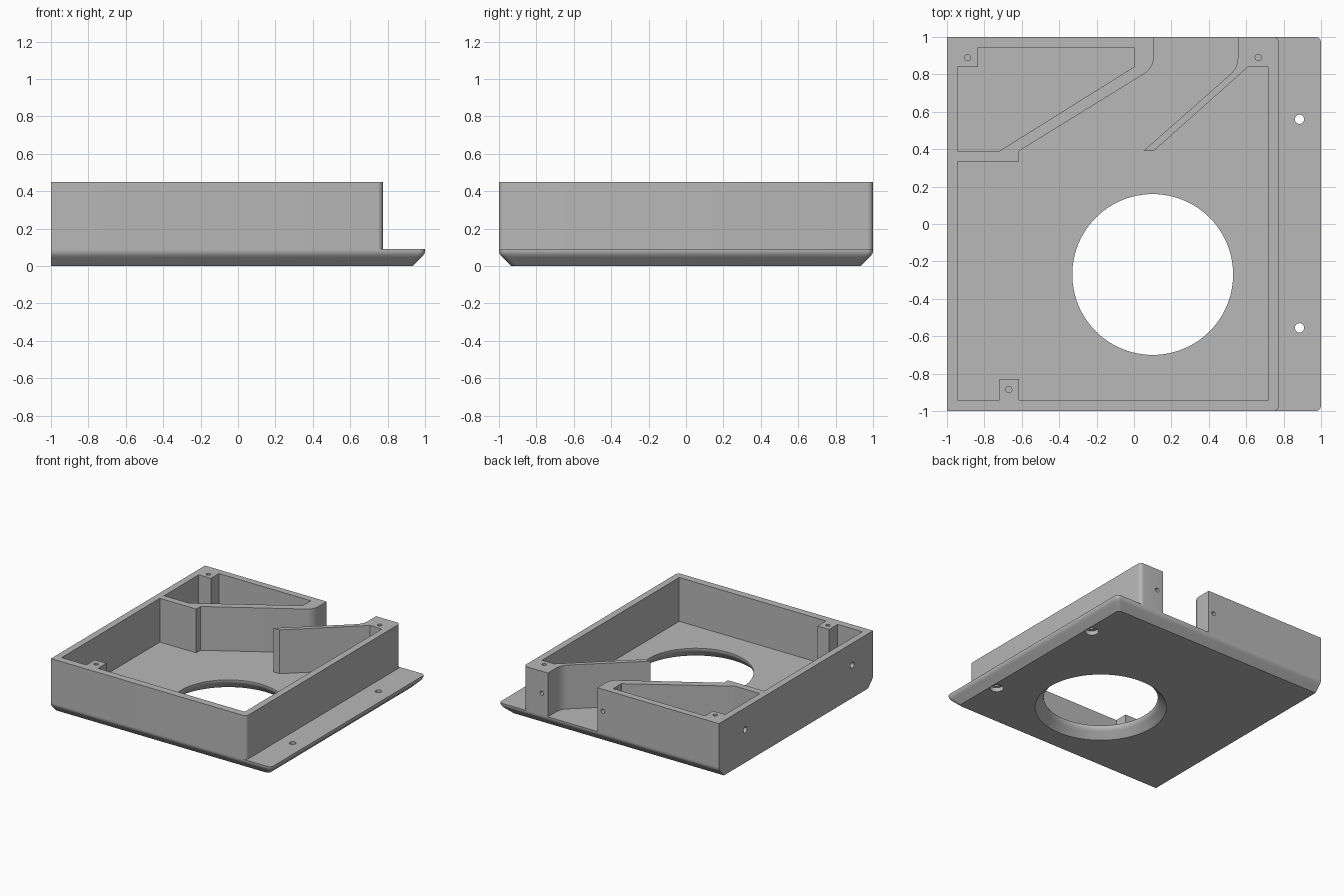
import bpy, bmesh
from math import sin, cos, pi
from mathutils import Matrix

cube = bpy.data.objects.get("Cube")
if cube:
    bpy.data.objects.remove(cube, do_unlink=True)

grey = bpy.data.materials.new("matte grey")
grey.use_nodes = True
grey.diffuse_color = (0.48, 0.48, 0.48, 1)
grey.node_tree.nodes["Principled BSDF"].inputs["Base Color"].default_value = grey.diffuse_color

FLOOR, TOP = 0.09, 0.45


def arc(cx, cy, r, start, end, steps):
    """Points on an arc, angles in quarter turns."""
    angles = [(start + (end - start) * i / steps) * pi / 2 for i in range(steps + 1)]
    return [(cx + r * cos(a), cy + r * sin(a)) for a in angles]


def circle(cx, cy, r, n):
    return arc(cx, cy, r, 0, 4, n)[:-1]


def rounded_right(x, y, r=0.03):
    """Outline square at x = -1 and rounded at its two right corners."""
    return ([(-1, -y)] + arc(x - r, r - y, r, -1, 0, 6)
            + arc(x - r, y - r, r, 0, 1, 6) + [(-1, y)])


def loft(name, levels, matrix=Matrix()):
    """Closed solid through matching outlines, given as (points, height)."""
    bm = bmesh.new()
    rings = [[bm.verts.new((x, y, z)) for x, y in pts] for pts, z in levels]
    for low, high in zip(rings, rings[1:]):
        for i in range(len(low)):
            j = (i + 1) % len(low)
            bm.faces.new((low[i], low[j], high[j], high[i]))
    bm.faces.new(rings[0][::-1])
    bm.faces.new(rings[-1])
    bm.transform(matrix)
    bmesh.ops.recalc_face_normals(bm, faces=bm.faces)
    mesh = bpy.data.meshes.new(name)
    bm.to_mesh(mesh)
    bm.free()
    mesh.materials.append(grey)
    obj = bpy.data.objects.new(name, mesh)
    bpy.context.collection.objects.link(obj)
    return obj


def cut(obj, cutter):
    cutter.hide_render = True
    mod = obj.modifiers.new("cut", "BOOLEAN")
    mod.operation, mod.solver, mod.object = "DIFFERENCE", "EXACT", cutter
    bpy.context.view_layer.objects.active = obj
    bpy.ops.object.modifier_apply(modifier=mod.name)
    bpy.data.objects.remove(cutter, do_unlink=True)


def drill(obj, location, r, depth, axis="Z"):
    """Round hole going down, along +x or along -y from the location."""
    turn = {"Z": Matrix(), "X": Matrix.Rotation(-pi / 2, 4, "Y"),
            "Y": Matrix.Rotation(-pi / 2, 4, "X")}[axis]
    c = circle(0, 0, r, 20)
    cut(obj, loft("drill", [(c, -depth), (c, 0.02)], Matrix.Translation(location) @ turn))


def smooth(obj):
    bpy.ops.object.select_all(action="DESELECT")
    obj.select_set(True)
    bpy.context.view_layer.objects.active = obj
    bpy.ops.object.shade_smooth_by_angle(angle=pi / 6)


# Base plate, bevelled underneath on three sides
bevel = [(0.065, 0), (0.018, 0.047), (0.009, 0.057), (0.003, 0.068), (0, 0.08), (0, FLOOR)]
plate = loft("base_plate", [(rounded_right(1 - d, 1 - d), z) for d, z in bevel])

# Large opening, flared towards the underside
flare = [(0.515, -0.02), (0.448, 0.047), (0.439, 0.057), (0.433, 0.068), (0.43, 0.08), (0.43, 0.2)]
cut(plate, loft("opening", [(circle(0.1, -0.27, r, 96), z) for r, z in flare]))

# Flange screw holes with recessed heads
for y in (0.56, -0.555):
    drill(plate, (0.885, y, 0.2), 0.025, 0.3)
    head = circle(0.885, y, 0.052, 24)
    cut(plate, loft("head_recess", [(head, -0.02), (head, 0.035)]))
smooth(plate)

# Walls: outer outline, then around the cavity that opens through the back
outer = ([(0.105, 1), (-1, 1), (-1, -1)] + arc(0.745, -0.97, 0.03, -1, 0, 6)
         + arc(0.745, 0.97, 0.03, 0, 1, 6) + [(0.555, 1)])
right_guide = arc(0.435, 0.89, 0.12, 0, -0.53, 8) + [(0.05, 0.39), (0.105, 0.39), (0.61, 0.84)]
front_cavity = [(0.72, 0.84), (0.72, -0.94), (-0.615, -0.94), (-0.615, -0.83),
                (-0.72, -0.83), (-0.72, -0.94), (-0.945, -0.94), (-0.945, 0.335)]
left_guide = [(-0.615, 0.335), (-0.615, 0.39)] + arc(0.005, 0.89, 0.1, -0.64, 0, 8)
outline = outer + right_guide + front_cavity + left_guide
walls = loft("walls", [(outline, FLOOR), (outline, TOP)])

# Closed pocket in the back corner
pocket = [(-0.945, 0.39), (-0.72, 0.39), (0, 0.84), (0, 0.945),
          (-0.835, 0.945), (-0.835, 0.84), (-0.945, 0.84)]
cut(walls, loft("pocket", [(pocket, FLOOR - 0.05), (pocket, TOP + 0.05)]))

# Screw holes in the top, the back and the right side
for x, y in ((-0.89, 0.89), (0.665, 0.89), (-0.67, -0.885)):
    drill(walls, (x, y, TOP), 0.017, 0.15)
for x in (0.055, 0.61):
    drill(walls, (x, 1, 0.27), 0.017, 0.12, "Y")
for y in (0.66, -0.73):
    drill(walls, (-1, y, 0.27), 0.024, 0.08, "X")
smooth(walls)
